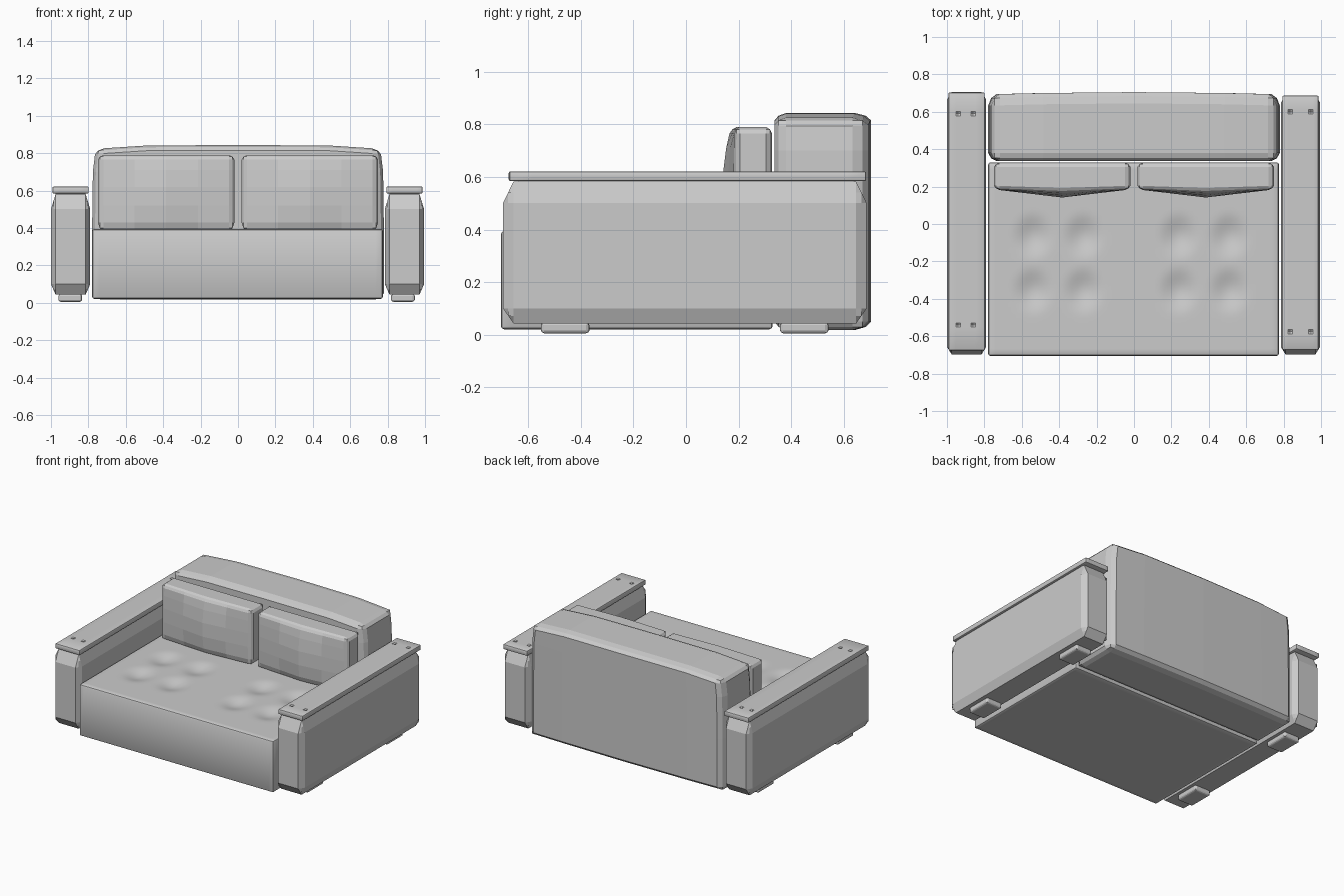
import bpy, bmesh, math

if "Cube" in bpy.data.objects:
    bpy.data.objects.remove(bpy.data.objects["Cube"])

fabric = bpy.data.materials.new("light grey")
fabric.diffuse_color = (0.6, 0.6, 0.6, 1)
fabric.use_nodes = True
fabric.node_tree.nodes["Principled BSDF"].inputs["Base Color"].default_value = fabric.diffuse_color


def block(name, xs, ys, zs, pull=0.35, shape=None, smooth=True):
    """Box with loops at the given coordinates; its edges are pulled in to round them."""
    axes = [sorted(set(round(c, 4) for c in a)) for a in (xs, ys, zs)]
    bm, verts = bmesh.new(), {}

    def vert(key):
        if key not in verts:
            co, on_edge = [], sum(k in (0, len(a) - 1) for k, a in zip(key, axes)) > 1
            for k, a in zip(key, axes):
                c = a[k]
                if on_edge and k == 0:
                    c += pull * (a[1] - a[0])
                elif on_edge and k == len(a) - 1:
                    c -= pull * (a[-1] - a[-2])
                co.append(c)
            verts[key] = bm.verts.new(shape(*co) if shape else co)
        return verts[key]

    for n in range(3):
        u, v = (n + 1) % 3, (n + 2) % 3
        for end in (0, len(axes[n]) - 1):
            for i in range(len(axes[u]) - 1):
                for j in range(len(axes[v]) - 1):
                    quad = []
                    for di, dj in ((0, 0), (1, 0), (1, 1), (0, 1)):
                        key = [end] * 3
                        key[u], key[v] = i + di, j + dj
                        quad.append(vert(tuple(key)))
                    bm.faces.new(quad)
    bmesh.ops.recalc_face_normals(bm, faces=bm.faces[:])
    mesh = bpy.data.meshes.new(name)
    bm.to_mesh(mesh)
    bm.free()
    mesh.materials.append(fabric)
    ob = bpy.data.objects.new(name, mesh)
    bpy.context.collection.objects.link(ob)
    if smooth:
        bpy.ops.object.select_all(action='DESELECT')
        ob.select_set(True)
        bpy.context.view_layer.objects.active = ob
        bpy.ops.object.shade_smooth_by_angle(angle=math.radians(30))
    return ob


def band(a, b, w):
    return [a, a + w, b - w, b]


def steps(a, b, n, w):
    """Even loops from a to b with a narrow edge band of width w."""
    return [a] + [a + w + (b - a - 2 * w) * i / n for i in range(n + 1)] + [b]


# Seat with eight tufted dimples
tufts = [(x, y) for x in (-0.54, -0.27, 0.24, 0.51) for y in (-0.065, -0.355)]


def tufted(x, y, z):
    if z > 0.3:
        for tx, ty in tufts:
            r = math.hypot((x - tx) / 0.12, (y - ty) / 0.14)
            if r < 1:
                z -= 0.0125 * (1 + math.cos(math.pi * r))
    return x, y, z


block("seat", steps(-0.78, 0.775, 56, 0.012), steps(-0.705, 0.33, 38, 0.012),
      band(0.02, 0.394, 0.012), shape=tufted)


# Backrest, slightly crowned along the top and back
def crowned(x, y, z):
    u = min(1, abs(x) / 0.78)
    if z > 0.8:
        z -= 0.02 * max(0, u - 0.6) / 0.4
    if y > 0.6:
        y -= 0.012 * u ** 2
    if z > 0.6:
        x *= 1 - 0.03 * ((z - 0.6) / 0.24) ** 2
    return x, y, z


block("backrest", [-0.78, -0.735, -0.5, 0, 0.5, 0.735, 0.78], [0.337, 0.38, 0.645, 0.705],
      [0.018, 0.05, 0.4, 0.7, 0.815, 0.843], shape=crowned, smooth=False)

# Back cushions, bulging at the front
for side, cx in (("left", -0.384), ("right", 0.384)):
    def bulge(x, y, z):
        if y < 0.25:
            y -= 0.045 * max(0, 1 - abs(x - cx) / 0.365) * max(0, 1 - ((z - 0.57) / 0.26) ** 2)
        return x, y, z

    block(side + "_cushion",
          [cx + d for d in (-0.365, -0.335, -0.17, 0, 0.17, 0.335, 0.365)],
          [0.185, 0.205, 0.305, 0.328], [0.382, 0.43, 0.52, 0.62, 0.71, 0.765, 0.79],
          shape=bulge, smooth=False)

# Arms: padded body, top board with sunken screws, two feet
sides = (("left", -0.895, (-0.94, -0.86), (0.59, -0.54), (-0.675, 0.705), -0.897),
         ("right", 0.89, (0.835, 0.945), (0.60, -0.575), (-0.672, 0.688), 0.882))
for side, cx, sx, sy, (y0, y1), fx in sides:
    block(side + "_arm", band(cx - 0.105, cx + 0.105, 0.025), band(-0.697, y1, 0.04),
          [0.043, 0.1, 0.3, 0.5, 0.582], pull=0.5, smooth=False)

    def screws(x, y, z):
        hit = z > 0.61 and any(abs(x - a) < 0.002 and abs(y - b) < 0.002
                               for a in sx for b in sy)
        return x, y, z - 0.012 * hit

    d = (-0.012, 0, 0.012)
    block(side + "_arm_board",
          band(cx - 0.097, cx + 0.097, 0.006) + [a + e for a in sx for e in d],
          band(y0, y1 - 0.002, 0.006) + [b + e for b in sy for e in d],
          band(0.584, 0.621, 0.006), shape=screws)
    block(side + "_arm_core", [cx - 0.08, cx + 0.08], [-0.64, 0.64], [0.55, 0.59], smooth=False, pull=0)
    for place, y in (("front", -0.46), ("rear", 0.45)):
        block(f"{side}_{place}_foot", band(fx - 0.063, fx + 0.063, 0.012),
              band(y - 0.092, y + 0.092, 0.012), band(0.005, 0.047, 0.01), smooth=False)
